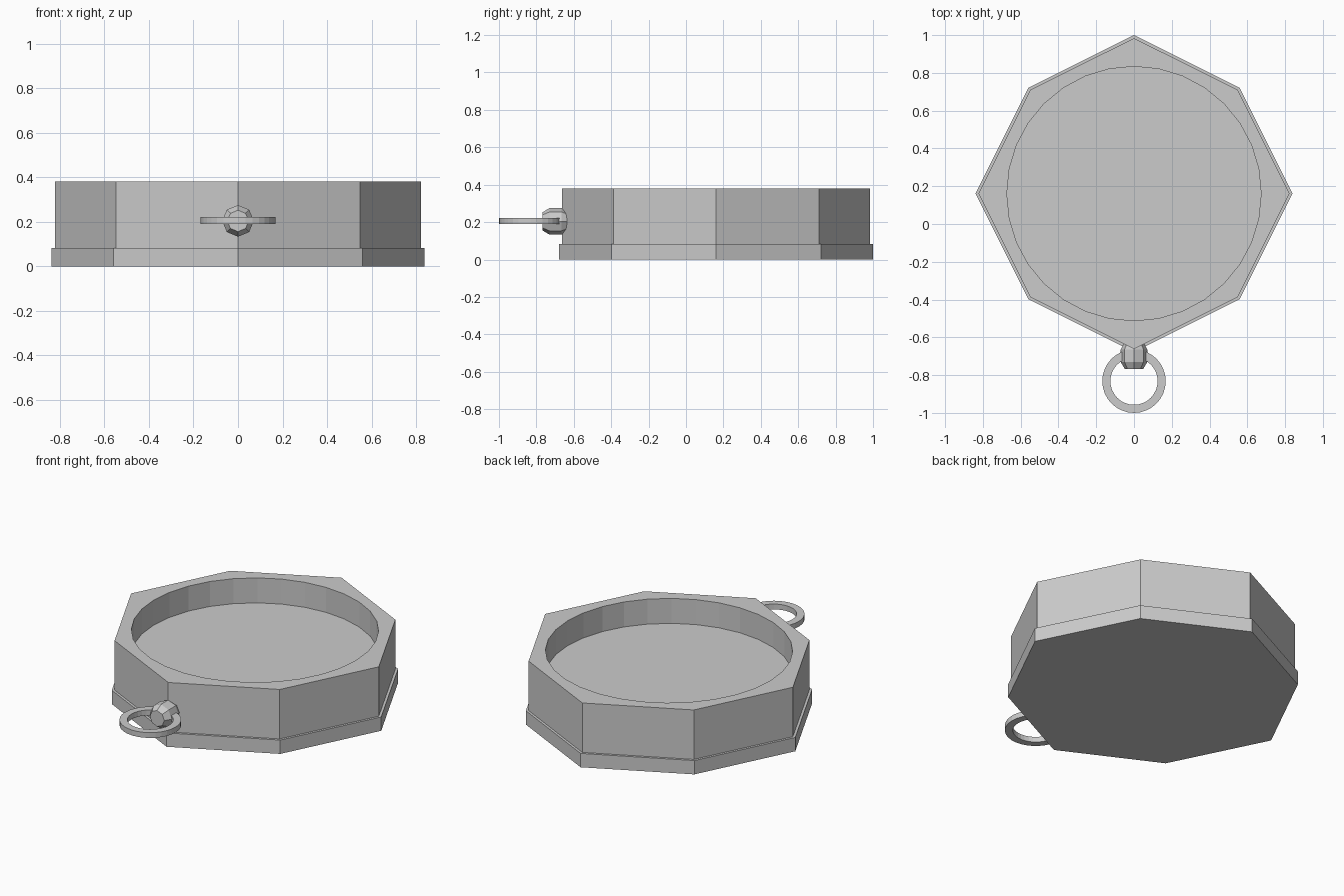
import bpy, bmesh
from math import sin, cos, tau

if "Cube" in bpy.data.objects:
    bpy.data.objects.remove(bpy.data.objects["Cube"])


def loft(name, rings, closed=False):
    """Skin a list of equal-length point rings; cap the ends or join them."""
    bm = bmesh.new()
    rows = [[bm.verts.new(p) for p in ring] for ring in rings]
    pairs = list(zip(rows, rows[1:]))
    if closed:
        pairs.append((rows[-1], rows[0]))
    else:
        bm.faces.new(rows[0])
        bm.faces.new(rows[-1])
    for a, b in pairs:
        n = len(a)
        for i in range(n):
            j = (i + 1) % n
            bm.faces.new((a[i], a[j], b[j], b[i]))
    bmesh.ops.recalc_face_normals(bm, faces=bm.faces)
    mesh = bpy.data.meshes.new(name)
    bm.to_mesh(mesh)
    bm.free()
    obj = bpy.data.objects.new(name, mesh)
    bpy.context.collection.objects.link(obj)
    return obj


def circle(r, z, cy, n=32):
    return [(r * cos(tau * i / n), cy + r * sin(tau * i / n), z) for i in range(n)]


def octagon(r, z, cy, per_side=4):
    """Eight-sided outline, corners on the diagonals pulled in slightly."""
    corners = []
    for k in range(8):
        rad = r * (0.943 if k % 2 else 1.0)
        corners.append((rad * cos(tau * k / 8), cy + rad * sin(tau * k / 8)))
    pts = []
    for k in range(8):
        (ax, ay), (bx, by) = corners[k], corners[(k + 1) % 8]
        for s in range(per_side):
            t = s / per_side
            pts.append((ax + (bx - ax) * t, ay + (by - ay) * t, z))
    return pts


CY = 0.161

# Case: stepped octagonal body with a round recess in the top
loft("case_body", [
    octagon(0.839, 0.0, CY), octagon(0.839, 0.083, CY),
    octagon(0.823, 0.083, CY), octagon(0.823, 0.38, CY),
    circle(0.673, 0.38, CY), circle(0.673, 0.23, CY),
])

# Crown: eight-sided bead with chamfered ends, axis along y
bead = [(-0.768, 0.048), (-0.73, 0.071), (-0.665, 0.071), (-0.635, 0.055)]
loft("crown_bead", [
    [(r * cos(tau * i / 8), y, 0.204 + r * sin(tau * i / 8)) for i in range(8)]
    for y, r in bead
])

# Hanging ring: flat band passing through the bead
loft("hanging_ring", [
    circle(r, z, -0.832) for r, z in
    ((0.168, 0.19), (0.168, 0.222), (0.125, 0.222), (0.125, 0.19))
], closed=True)
